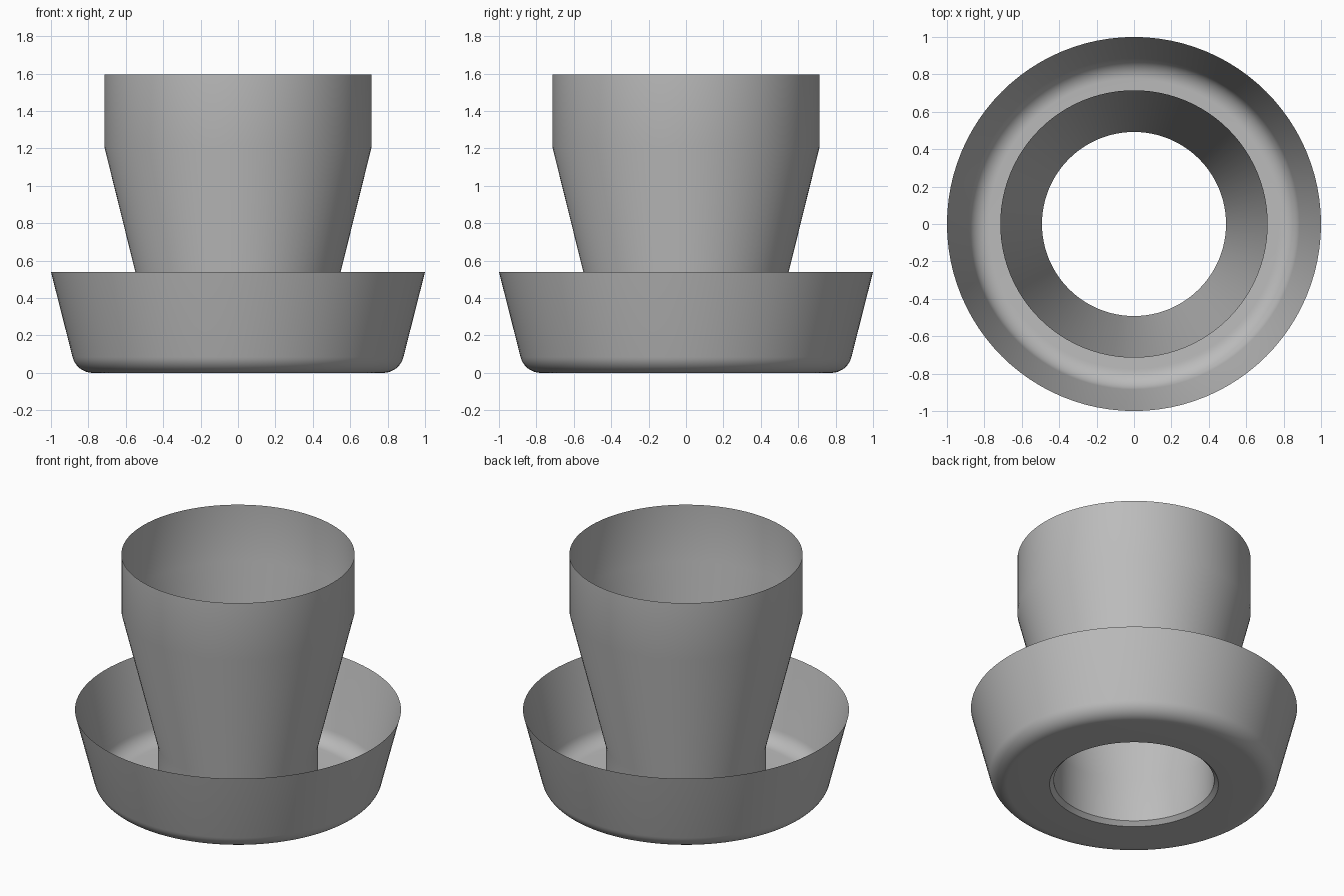
import bpy, bmesh
from math import sin, cos, pi, radians
from mathutils import Matrix

if "Cube" in bpy.data.objects:
    bpy.data.objects.remove(bpy.data.objects["Cube"])

SEGMENTS = 96

grey = bpy.data.materials.new("plain_grey")
grey.use_nodes = True
GREY = (0.5, 0.5, 0.5, 1)
grey.diffuse_color = GREY
grey.node_tree.nodes["Principled BSDF"].inputs["Base Color"].default_value = GREY


def lathe(name, profile):
    """Turn a list of (radius, height) points around z into a thin shell."""
    bm = bmesh.new()
    rings = [[bm.verts.new((r * cos(2 * pi * i / SEGMENTS), r * sin(2 * pi * i / SEGMENTS), z))
              for i in range(SEGMENTS)] for r, z in profile]
    for low, high in zip(rings, rings[1:]):
        for i in range(SEGMENTS):
            j = (i + 1) % SEGMENTS
            bm.faces.new((low[i], low[j], high[j], high[i]))
    mesh = bpy.data.meshes.new(name)
    bm.to_mesh(mesh)
    bm.free()
    mesh.materials.append(grey)
    obj = bpy.data.objects.new(name, mesh)
    bpy.context.collection.objects.link(obj)
    bpy.ops.object.select_all(action='DESELECT')
    obj.select_set(True)
    bpy.context.view_layer.objects.active = obj
    bpy.ops.object.shade_smooth_by_angle(angle=radians(30))
    return obj


# Saucer: chamfered hole, flat floor, rounded corner, leaning wall
corner, turn = 0.112, radians(76)
saucer = [(0.492, 0.026), (0.518, 0)]
saucer += [(0.776 + corner * sin(turn * k / 10), corner * (1 - cos(turn * k / 10)))
           for k in range(11)]
saucer += [(1.0, 0.54)]
lathe("saucer", saucer)

# Cup: straight neck, flared body, straight collar, open at both ends
lathe("cup_tube", [(0.492, 0.026), (0.492, 0.31), (0.715, 1.21), (0.715, 1.595)])
